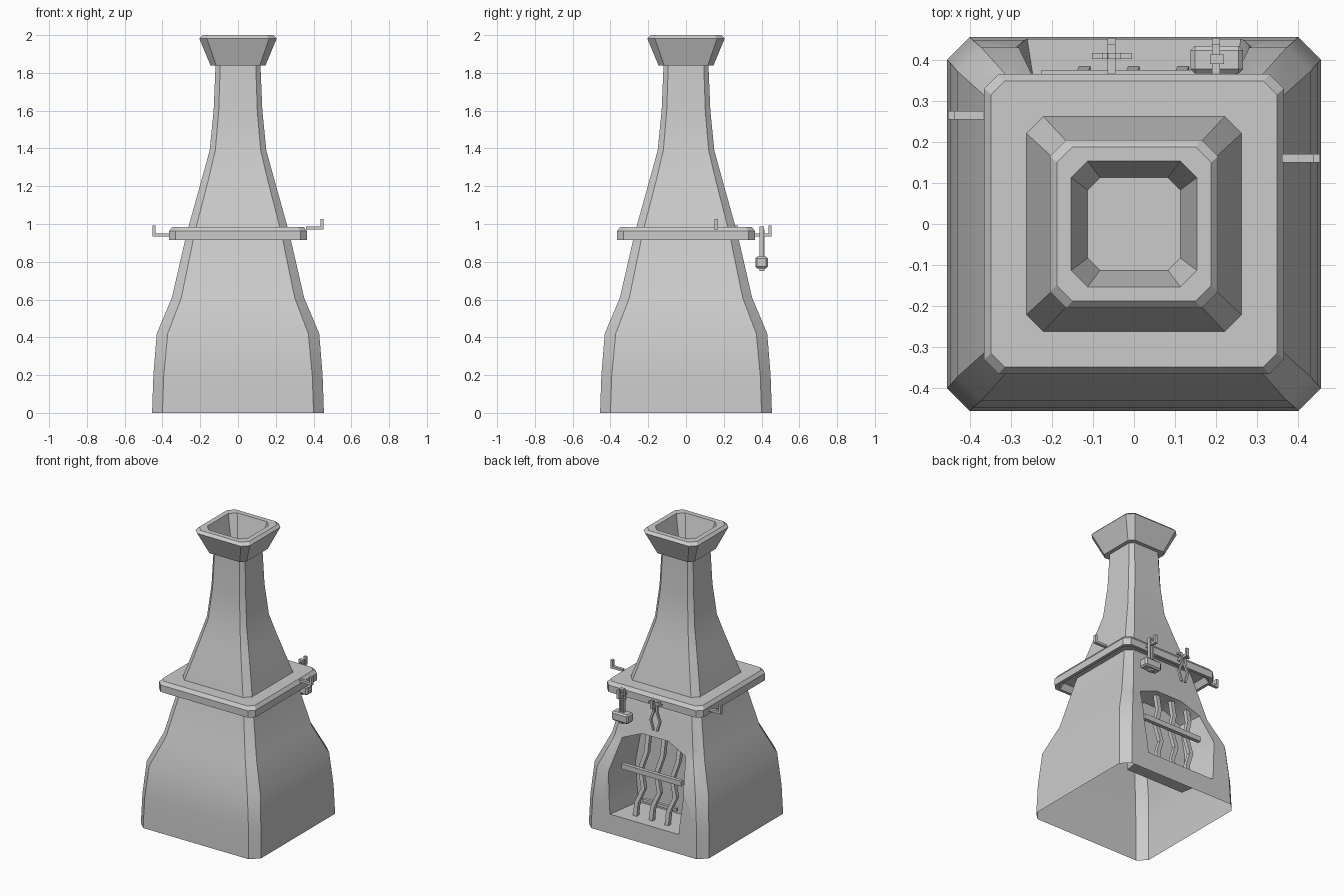
import bpy, bmesh, math
from mathutils import Vector

cube = bpy.data.objects.get("Cube")
if cube:
    bpy.data.objects.remove(cube, do_unlink=True)

stone = bpy.data.materials.new("grey_stone")
stone.use_nodes = True
GREY = (0.6, 0.6, 0.6, 1)
stone.diffuse_color = GREY
stone.node_tree.nodes["Principled BSDF"].inputs["Base Color"].default_value = GREY


def finish(bm, name):
    mesh = bpy.data.meshes.new(name)
    bm.to_mesh(mesh)
    bm.free()
    mesh.materials.append(stone)
    obj = bpy.data.objects.new(name, mesh)
    bpy.context.collection.objects.link(obj)
    bpy.ops.object.select_all(action="DESELECT")
    obj.select_set(True)
    bpy.context.view_layer.objects.active = obj
    bpy.ops.object.shade_smooth_by_angle(angle=math.radians(30))
    return obj


def loft(rows, cap_end=False):
    """Stack chamfered squares given as (half width, chamfer, height)."""
    bm = bmesh.new()
    rings = []
    for h, c, z in rows:
        k = h - c
        pts = [(h, -k), (h, k), (k, h), (-k, h), (-h, k), (-h, -k), (-k, -h), (k, -h)]
        rings.append([bm.verts.new((x, y, z)) for x, y in pts])
    for a, b in zip(rings, rings[1:]):
        for i in range(8):
            j = (i + 1) % 8
            bm.faces.new((a[i], a[j], b[j], b[i]))
    if cap_end:
        bm.faces.new(rings[-1])
    bm.normal_update()
    return bm


def add_box(bm, lo, hi):
    lo, hi = Vector(lo), Vector(hi)
    verts = bmesh.ops.create_cube(bm, size=1)["verts"]
    bmesh.ops.scale(bm, vec=hi - lo, verts=verts)
    bmesh.ops.translate(bm, vec=(lo + hi) / 2, verts=verts)
    return verts


def add_rod(bm, path, w):
    """Square bar that follows a bent path in the x-z plane."""
    rings = []
    for x, y, z in path:
        rings.append([bm.verts.new((x + a * w, y + b * w, z))
                      for a, b in ((-1, -1), (1, -1), (1, 1), (-1, 1))])
    for a, b in zip(rings, rings[1:]):
        for i in range(4):
            j = (i + 1) % 4
            bm.faces.new((a[i], a[j], b[j], b[i]))
    bm.faces.new(rings[0][::-1])
    bm.faces.new(rings[-1])


# Furnace body and flue, open underneath
bm = loft([(0.455, 0.055, 0), (0.448, 0.055, 0.2), (0.43, 0.058, 0.42), (0.35, 0.05, 0.61),
           (0.272, 0.042, 0.95), (0.193, 0.036, 1.233), (0.15, 0.03, 1.39),
           (0.129, 0.027, 1.6), (0.119, 0.025, 1.84)])

# Arched hearth mouth cut into the back wall
mouth = [(-0.26, 0.13), (0.26, 0.13), (0.285, 0.4), (0.24, 0.62),
         (0.1, 0.68), (-0.1, 0.68), (-0.24, 0.62), (-0.285, 0.4)]
planes = []
for (x1, z1), (x2, z2) in zip(mouth, mouth[1:] + mouth[:1]):
    planes.append((Vector((x1, 0, z1)), Vector((z2 - z1, 0, x1 - x2)).normalized()))


def back_faces():
    return [f for f in bm.faces if f.normal.y > 0.8 and f.calc_center_median().z < 0.95]


for co, no in planes:
    faces = back_faces()
    edges = list({e for f in faces for e in f.edges})
    verts = list({v for f in faces for v in f.verts})
    bmesh.ops.bisect_plane(bm, geom=faces + edges + verts, plane_co=co, plane_no=no, dist=1e-5)
    bm.normal_update()
hole = [f for f in back_faces()
        if all((f.calc_center_median() - co).dot(no) < 0 for co, no in planes)]
rim = {e for f in hole for e in f.edges if any(o not in hole for o in e.link_faces)}
bmesh.ops.delete(bm, geom=hole, context="FACES_KEEP_BOUNDARY")

# Tapered hearth recess
new = bmesh.ops.extrude_edge_only(bm, edges=list(rim))["geom"]
for v in new:
    if isinstance(v, bmesh.types.BMVert):
        v.co.x *= 0.85
        v.co.y = 0.2
        v.co.z -= 0.02 * (v.co.z > 0.5)
inner = [e for e in new if isinstance(e, bmesh.types.BMEdge) and e.is_boundary]
bmesh.ops.edgeloop_fill(bm, edges=inner)
bmesh.ops.recalc_face_normals(bm, faces=bm.faces)
finish(bm, "furnace_body")

# Shelf collar, hollow beneath
finish(loft([(0.24, 0.04, 0.955), (0.325, 0.033, 0.955), (0.345, 0.035, 0.915),
             (0.365, 0.035, 0.915), (0.365, 0.035, 0.962), (0.348, 0.033, 0.985),
             (0.25, 0.04, 0.985)]), "shelf_collar")

# Chimney cap with sunken flue mouth
finish(loft([(0.1, 0.02, 1.838), (0.145, 0.03, 1.838), (0.205, 0.04, 1.982),
             (0.188, 0.038, 2.0), (0.153, 0.04, 2.0), (0.113, 0.03, 1.85)], True), "chimney_cap")

# Hooks: an arm from the shelf with an upturned tip
for name, pos, angle in (("left_hook", (0.36, 0.16, 0.97), 0),
                         ("right_hook", (-0.36, 0.265, 0.935), math.pi),
                         ("tongs_hook", (-0.055, 0.36, 0.935), math.pi / 2),
                         ("weight_hook", (0.2, 0.36, 0.935), math.pi / 2)):
    bm = bmesh.new()
    add_box(bm, (0, -0.01, 0), (0.093, 0.01, 0.016))
    add_box(bm, (0.077, -0.01, 0.016), (0.093, 0.01, 0.057))
    hook = finish(bm, name)
    hook.location = pos
    hook.rotation_euler.z = angle

# Hanging weight: bevelled block on a handle
bm = bmesh.new()
block = add_box(bm, (0.138, 0.367, 0.765), (0.265, 0.433, 0.828))
bmesh.ops.bevel(bm, geom=list({e for v in block for e in v.link_edges}),
                offset=0.01, segments=1, affect="EDGES")
finish(bm, "hanging_weight")
bm = bmesh.new()
add_box(bm, (0.185, 0.39, 0.82), (0.197, 0.413, 0.975))
add_box(bm, (0.207, 0.39, 0.82), (0.219, 0.413, 0.975))
add_box(bm, (0.185, 0.39, 0.975), (0.219, 0.413, 0.987))
add_box(bm, (0.187, 0.388, 0.752), (0.217, 0.415, 0.766))
finish(bm, "weight_handle")

# Tongs
bm = bmesh.new()
add_box(bm, (-0.102, 0.402, 0.95), (-0.005, 0.416, 0.962))
for s in (-1, 1):
    add_rod(bm, [(-0.055 + s * d, 0.409, z)
                 for d, z in ((0.014, 0.77), (0.035, 0.84), (0.012, 0.9), (0.016, 0.97))], 0.007)
finish(bm, "tongs")

# Hearth grate: crooked uprights tied by cross bars
for i, x in enumerate((0.12, 0.0, -0.12)):
    bm = bmesh.new()
    add_rod(bm, [(x + d, y, z) for d, y, z in ((0, 0.37, 0.12), (-0.005, 0.36, 0.22),
            (-0.045, 0.345, 0.32), (-0.015, 0.335, 0.44), (-0.05, 0.32, 0.56),
            (-0.05, 0.3, 0.67))], 0.014)
    finish(bm, f"grate_upright_{i + 1}")
bm = bmesh.new()
add_box(bm, (-0.225, 0.35, 0.42), (0.225, 0.375, 0.455))
add_box(bm, (-0.13, 0.27, 0.19), (0.13, 0.29, 0.21))
finish(bm, "grate_cross_bars")
